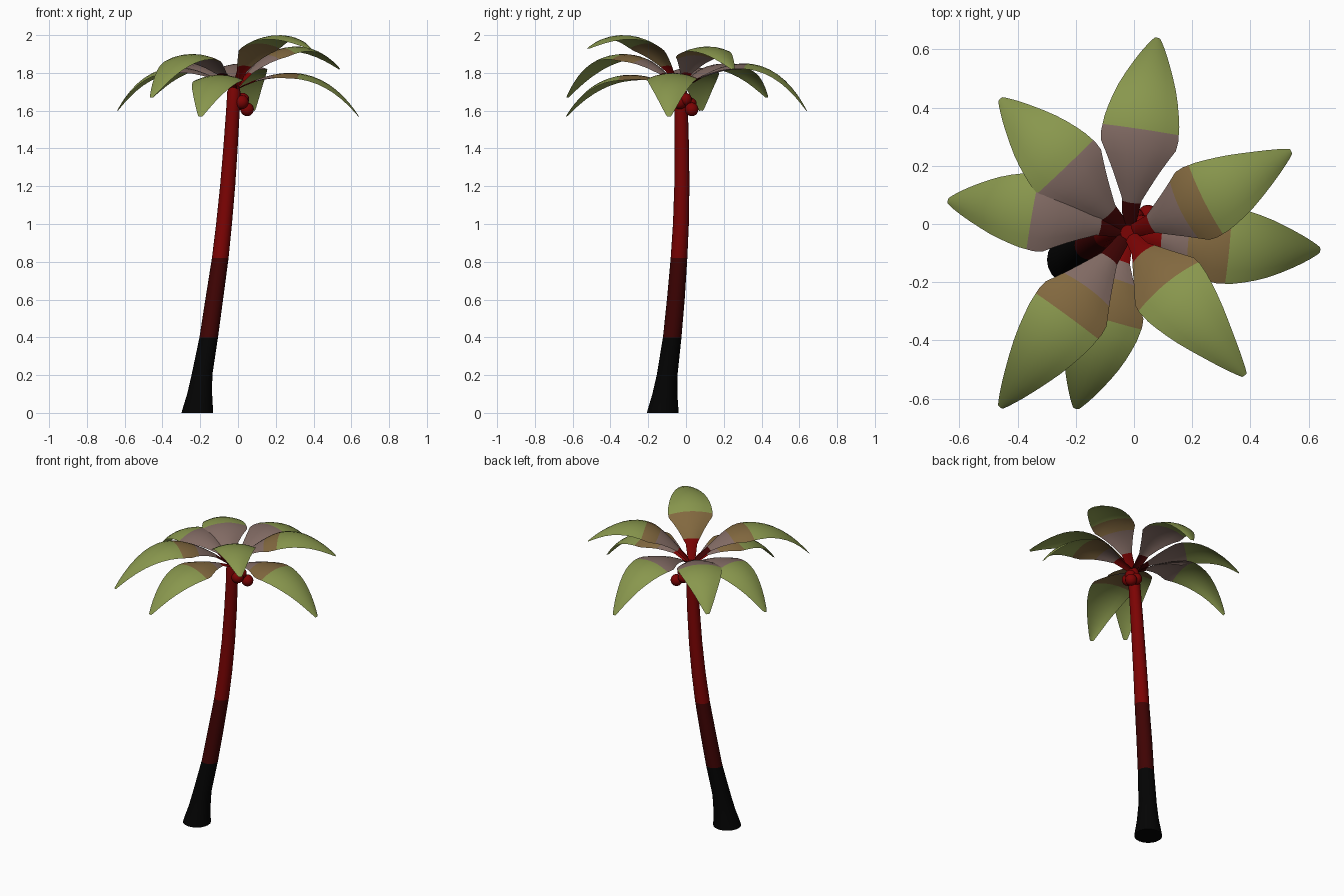
import bpy, bmesh, math
from mathutils import Vector

cube = bpy.data.objects.get("Cube")
if cube:
    bpy.data.objects.remove(cube)


def material(name, color):
    m = bpy.data.materials.new(name)
    m.use_nodes = True
    m.diffuse_color = (*color, 1)
    m.node_tree.nodes["Principled BSDF"].inputs["Base Color"].default_value = (*color, 1)
    return m


BLACK = material("black bark", (0.001, 0.001, 0.001))
MAROON = material("maroon bark", (0.05, 0.001, 0.001))
RED = material("red bark", (0.2, 0.001, 0.001))
MAUVE = material("mauve leaf", (0.225, 0.148, 0.128))
BROWN = material("brown leaf", (0.225, 0.14, 0.05))
GREEN = material("green leaf", (0.25, 0.31, 0.075))


def finish(bm, name, mats):
    mesh = bpy.data.meshes.new(name)
    bm.to_mesh(mesh)
    bm.free()
    for m in mats:
        mesh.materials.append(m)
    for p in mesh.polygons:
        p.use_smooth = True
    obj = bpy.data.objects.new(name, mesh)
    bpy.context.collection.objects.link(obj)
    return obj


def lerp_table(table, t):
    for (a, va), (b, vb) in zip(table, table[1:]):
        if t <= b:
            return va + (vb - va) * (t - a) / (b - a)
    return table[-1][1]


# Trunk: round rings along a leaning centre line (x, y, z, radius)
RINGS = [(-0.215, -0.123, 0, 0.084), (-0.212, -0.12, 0.03, 0.079),
         (-0.203, -0.112, 0.1, 0.066), (-0.191, -0.1, 0.2, 0.055),
         (-0.155, -0.073, 0.4, 0.049), (-0.126, -0.054, 0.6, 0.047),
         (-0.094, -0.037, 0.82, 0.044), (-0.074, -0.027, 1.0, 0.042),
         (-0.055, -0.022, 1.2, 0.04), (-0.04, -0.022, 1.4, 0.038),
         (-0.027, -0.026, 1.6, 0.036), (-0.022, -0.03, 1.7, 0.035),
         (-0.02, -0.03, 1.73, 0.026)]
SIDES = 20
bm = bmesh.new()
loops = []
for x, y, z, r in RINGS:
    angles = [2 * math.pi * i / SIDES for i in range(SIDES)]
    loops.append([bm.verts.new((x + r * math.cos(a), y + r * math.sin(a), z)) for a in angles])
for lo, hi in zip(loops, loops[1:]):
    for i in range(SIDES):
        j = (i + 1) % SIDES
        f = bm.faces.new((lo[i], lo[j], hi[j], hi[i]))
        z = f.calc_center_median().z
        f.material_index = 0 if z < 0.4 else 1 if z < 0.82 else 2
bm.faces.new(loops[0][::-1])
bm.faces.new(loops[-1]).material_index = 2
trunk = finish(bm, "trunk", [BLACK, MAROON, RED])
bpy.context.view_layer.objects.active = trunk
trunk.select_set(True)
bpy.ops.object.shade_smooth_by_angle(angle=math.radians(50))

# Fruit cluster below the crown
for i, (x, y, z, r) in enumerate([(0.02, -0.033, 1.645, 0.037), (0.048, 0.03, 1.607, 0.036),
                                  (0.0, 0.022, 1.635, 0.035), (0.025, -0.003, 1.66, 0.034)]):
    bm = bmesh.new()
    bmesh.ops.create_uvsphere(bm, u_segments=16, v_segments=10, radius=r)
    bmesh.ops.translate(bm, verts=bm.verts, vec=(x, y, z))
    finish(bm, f"fruit_{i + 1}", [RED])

# Leaf half width along its length
WIDTH = [(0, 0.02), (0.13, 0.034), (0.26, 0.085), (0.37, 0.13), (0.42, 0.134), (0.5, 0.13),
         (0.6, 0.118), (0.7, 0.099), (0.8, 0.075), (0.9, 0.046), (0.97, 0.023), (1, 0.01)]
STEPS = [0, 0.06, 0.13, 0.2, 0.26, 0.32, 0.37, 0.42, 0.5, 0.56, 0.63, 0.7, 0.77, 0.84, 0.9, 0.95, 0.98, 1]
ACROSS = [-1, -0.66, -0.33, 0, 0.33, 0.66, 1]
HUB = Vector((-0.02, -0.03, 1.71))


def leaf(name, tip, peak, bend, sway, seams, mats):
    """Arched blade from the hub to the tip; seams are the places where its colour changes."""
    span = Vector(tip) - HUB
    reach = Vector((span.x, span.y, 0))
    out = reach.normalized()
    side = Vector((-out.y, out.x, 0))
    rise = peak - HUB.z
    lift = rise + math.sqrt(rise * rise - rise * span.z)
    ctrl = reach * bend + side * sway + Vector((0, 0, lift))
    steps = sorted(set(STEPS) | set(seams))
    bm = bmesh.new()
    rows = []
    for t in steps:
        mid = HUB + 2 * t * (1 - t) * ctrl + t * t * span
        tangent = (1 - t) * ctrl + t * (span - ctrl)
        normal = tangent.cross(side).normalized()
        w = lerp_table(WIDTH, t)
        rows.append([bm.verts.new(mid + side * w * v - normal * 0.22 * w * v * v) for v in ACROSS])
    for k, (a, b) in enumerate(zip(rows, rows[1:])):
        t = (steps[k] + steps[k + 1]) / 2
        for i in range(len(ACROSS) - 1):
            f = bm.faces.new((a[i], b[i], b[i + 1], a[i + 1]))
            f.material_index = sum(t > s for s in seams)
    finish(bm, name, mats)


PLAIN = [MAROON, MAUVE, GREEN]
BANDED = [RED, MAUVE, BROWN, GREEN]
leaf("leaf_back", (0.08, 0.64, 1.6), 1.85, 0.65, 0.02, [0.12, 0.455], PLAIN)
leaf("leaf_back_right", (-0.46, 0.43, 1.67), 1.85, 0.6, 0, [0.12, 0.44], PLAIN)
leaf("leaf_right", (-0.64, 0.08, 1.6), 1.83, 0.65, -0.03, [0.12, 0.46], PLAIN)
leaf("leaf_front_right", (-0.46, -0.63, 1.67), 1.9, 0.56, 0, [0.13, 0.29, 0.445],
     [MAROON, MAUVE, BROWN, GREEN])
leaf("leaf_front", (-0.2, -0.635, 1.57), 1.79, 0.62, 0.01, [0.13, 0.22, 0.43], BANDED)
leaf("leaf_front_left", (0.38, -0.52, 1.93), 2.0, 0.36, -0.02, [0.17, 0.41], [RED, BROWN, GREEN])
leaf("leaf_left", (0.64, -0.09, 1.57), 1.8, 0.64, -0.025, [0.14, 0.26, 0.46], BANDED)
leaf("leaf_back_left", (0.54, 0.25, 1.82), 1.94, 0.48, -0.035, [0.13, 0.32, 0.46], BANDED)
